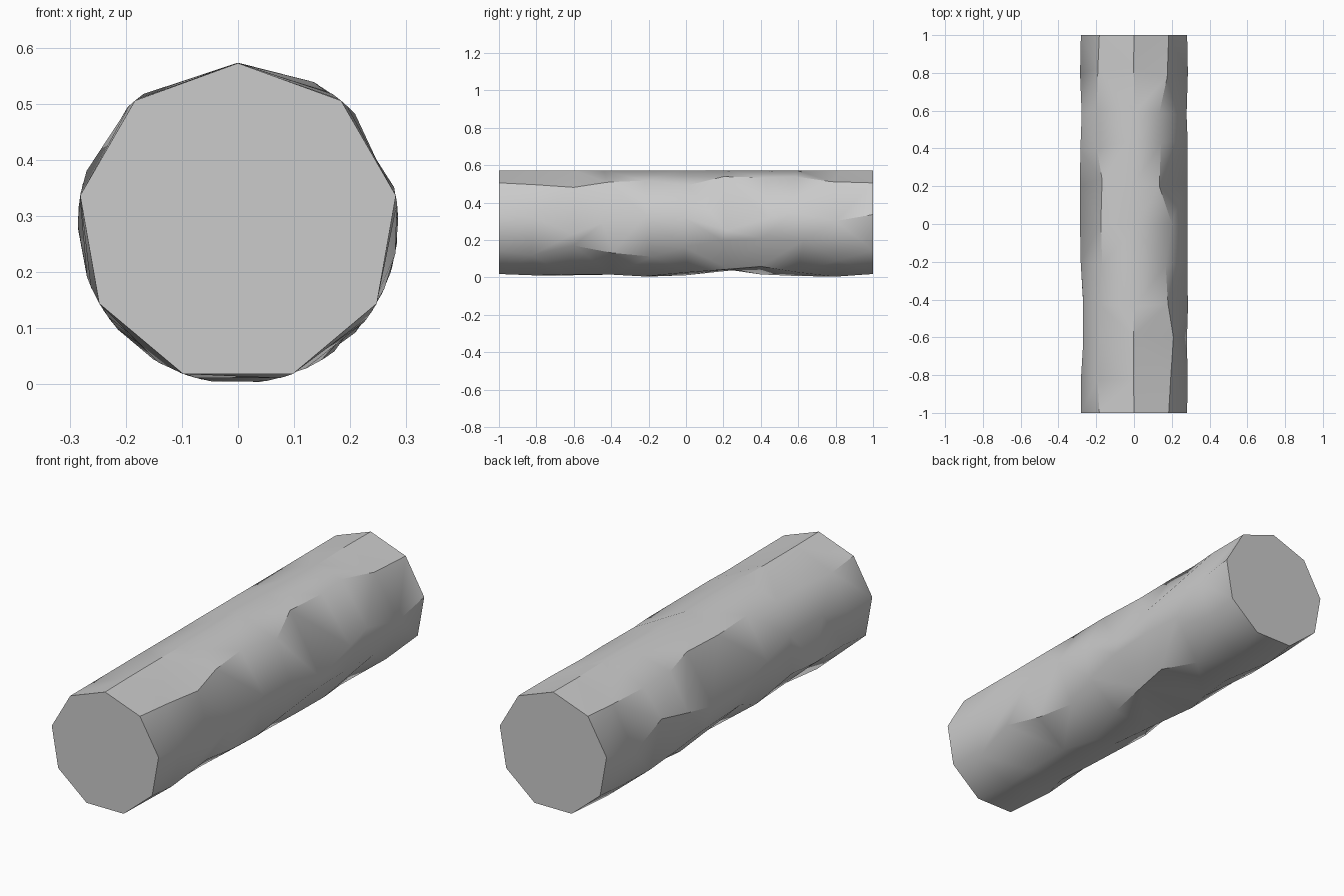
import bpy, bmesh, math, random

cube = bpy.data.objects.get("Cube")
if cube:
    bpy.data.objects.remove(cube, do_unlink=True)

random.seed(4)
SIDES, RADIUS, CENTRE = 9, 0.2856, 0.2866
STATIONS = [-1, -0.8, -0.62, -0.42, -0.2, 0, 0.22, 0.42, 0.6, 0.8, 1]
LAST = len(STATIONS) - 1

# How far each ridge wanders round the log, in degrees, from front to back
WANDER = {
    1: [0, 3, 7, -1, -4, 4, -12, -10, -12, -2, 0],
    2: [0, 3, 21, 9, 1, 3, 17, 4, -3, 7, 0],
    3: [0, 6, -6, 3, 8, -4, -12, -14, -12, 13, 0],
    4: [0, 5, 2, 2, 10, -5, -12, -17, -5, 12, 0],
}
LOOSENESS = {0: 1, 5: 12, 6: 13, 7: 12, 8: 4}


def wander(ridge, ring):
    if ring in (0, LAST):
        return 0
    if ridge in WANDER:
        return WANDER[ridge][ring]
    return random.uniform(-1, 1) * LOOSENESS[ridge]


# Rings of ridge points, all lying on one circle
bm = bmesh.new()
rings = []
for i, y in enumerate(STATIONS):
    ring = []
    for k in range(SIDES):
        a = math.radians(k * 360 / SIDES + wander(k, i))
        shift = 0 if i in (0, LAST) else random.uniform(-0.03, 0.03)
        ring.append(bm.verts.new((RADIUS * math.sin(a), y + shift,
                                  CENTRE + RADIUS * math.cos(a))))
    rings.append(ring)

# Bark between the rings, and flat sawn ends
for a, b in zip(rings, rings[1:]):
    for k in range(SIDES):
        n = (k + 1) % SIDES
        bm.faces.new((a[k], a[n], b[n], b[k]))
bark = bm.faces[:]
bmesh.ops.triangulate(bm, faces=bark, quad_method='SHORT_EDGE')
bm.faces.new(rings[0])
bm.faces.new(rings[-1])
bmesh.ops.recalc_face_normals(bm, faces=bm.faces[:])

mesh = bpy.data.meshes.new("log")
bm.to_mesh(mesh)
bm.free()
log = bpy.data.objects.new("log", mesh)
bpy.context.collection.objects.link(log)

# Plain grey material
grey = bpy.data.materials.new("light grey")
grey.use_nodes = True
colour = (0.6, 0.6, 0.6, 1)
grey.diffuse_color = colour
for node in grey.node_tree.nodes:
    if node.type == 'BSDF_PRINCIPLED':
        node.inputs["Base Color"].default_value = colour
mesh.materials.append(grey)

# Soft bark with crisp ridges and ends
bpy.ops.object.select_all(action='DESELECT')
log.select_set(True)
bpy.context.view_layer.objects.active = log
bpy.ops.object.shade_smooth_by_angle(angle=math.radians(38))
